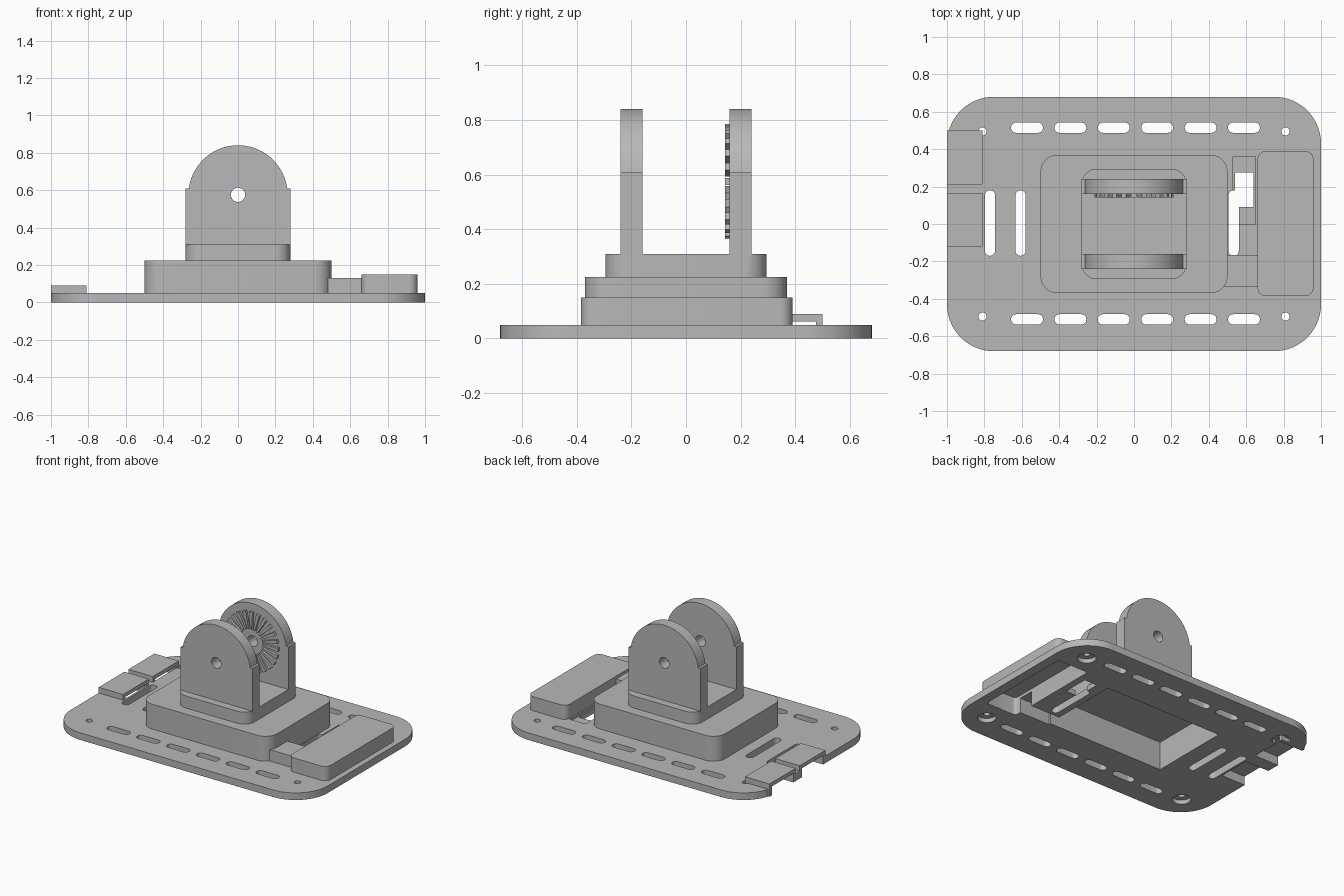
import bpy, bmesh
from math import sin, cos, pi
from mathutils import Vector

if "Cube" in bpy.data.objects:
    bpy.data.objects.remove(bpy.data.objects["Cube"])

grey = bpy.data.materials.new("plain_grey")
grey.use_nodes = True
colour = (0.48, 0.48, 0.48, 1)
grey.diffuse_color = colour
grey.node_tree.nodes["Principled BSDF"].inputs["Base Color"].default_value = colour


def prism(name, points, sweep):
    """Solid made by sweeping a closed outline along a vector."""
    bm = bmesh.new()
    face = bm.faces.new([bm.verts.new(p) for p in points])
    made = bmesh.ops.extrude_face_region(bm, geom=[face])["geom"]
    moved = [v for v in made if isinstance(v, bmesh.types.BMVert)]
    bmesh.ops.translate(bm, verts=moved, vec=Vector(sweep))
    bmesh.ops.recalc_face_normals(bm, faces=bm.faces)
    mesh = bpy.data.meshes.new(name)
    bm.to_mesh(mesh)
    bm.free()
    mesh.materials.append(grey)
    obj = bpy.data.objects.new(name, mesh)
    bpy.context.collection.objects.link(obj)
    return obj


def slab(name, x0, x1, y0, y1, z0, z1, r=0.0, steps=8):
    """Upright block with optionally rounded corners."""
    if r == 0:
        pts = [(x0, y0, z0), (x1, y0, z0), (x1, y1, z0), (x0, y1, z0)]
    else:
        pts = []
        centres = [(x1 - r, y1 - r), (x0 + r, y1 - r), (x0 + r, y0 + r), (x1 - r, y0 + r)]
        for q, (cx, cy) in enumerate(centres):
            for i in range(steps + 1):
                a = (q + i / steps) * pi / 2
                pts.append((cx + r * cos(a), cy + r * sin(a), z0))
    return prism(name, pts, (0, 0, z1 - z0))


def disc(name, centre, r, sweep, sides=24):
    """Cylinder along z or y."""
    x, y, z = centre
    pts = []
    for i in range(sides):
        a = 2 * pi * i / sides
        u, v = r * cos(a), r * sin(a)
        pts.append((x + u, y, z + v) if sweep[1] else (x + u, y + v, z))
    return prism(name, pts, sweep)


def select(obj):
    bpy.ops.object.select_all(action="DESELECT")
    obj.select_set(True)
    bpy.context.view_layer.objects.active = obj


def cut(obj, cutter):
    """Subtract the cutter and remove it."""
    cutter.hide_render = True
    mod = obj.modifiers.new("cut", "BOOLEAN")
    mod.operation = "DIFFERENCE"
    mod.solver = "EXACT"
    mod.object = cutter
    select(obj)
    bpy.ops.object.modifier_apply(modifier=mod.name)
    bpy.data.objects.remove(cutter)


def slot(obj, x, y, w, d):
    cut(obj, slab("cutter", x - w / 2, x + w / 2, y - d / 2, y + d / 2, -0.1, 0.2, 0.0265, 6))


# Main pieces
plate = slab("base_plate", -1, 1, -0.68, 0.68, 0, 0.05, 0.25, 14)
housing = slab("housing", -0.5, 0.5, -0.37, 0.37, 0.045, 0.225, 0.09)
side_box = slab("side_box", 0.66, 0.96, -0.385, 0.39, 0.045, 0.15, 0.045)
link = slab("cable_cover", 0.47, 0.67, -0.335, -0.165, 0.045, 0.13)
foot = slab("bracket_foot", -0.28, 0.28, -0.295, 0.295, 0.22, 0.31, 0.08)

# Strap slots along the long edges
for y in (-0.51, 0.515):
    for i in range(6):
        slot(plate, -0.572 + 0.232 * i, y, 0.17, 0.055)

# Cross slots
for x in (-0.77, -0.607, 0.533):
    slot(plate, x, 0.005, 0.055, 0.35)

# Corner screw holes, countersunk from underneath
for x in (-0.81, 0.81):
    for y in (-0.495, 0.495):
        cut(plate, disc("cutter", (x, y, -0.1), 0.022, (0, 0, 0.3)))
        cut(plate, disc("cutter", (x, y, -0.1), 0.06, (0, 0, 0.13)))

# Switch recess with a through opening
cut(plate, slab("cutter", 0.53, 0.65, 0.0, 0.36, 0.035, 0.1))
cut(plate, slab("cutter", 0.54, 0.64, 0.09, 0.275, -0.1, 0.1))

# Hollows open underneath
for part in (plate, housing):
    cut(part, slab("cutter", -0.46, 0.46, -0.29, 0.29, -0.1, 0.2))
for part in (plate, side_box):
    cut(part, slab("cutter", 0.69, 0.93, -0.352, 0.36, -0.1, 0.125, 0.02, 4))
for part in (plate, link, side_box, housing):
    cut(part, slab("cutter", 0.45, 0.70, -0.305, -0.195, -0.1, 0.105))

# Belt loops at the edge, open underneath and at both ends
for n, (y0, y1) in enumerate([(0.21, 0.5), (-0.12, 0.165)]):
    loop = slab("belt_loop_%d" % (n + 1), -1, -0.81, y0, y1, 0.0, 0.09)
    cut(loop, slab("cutter", -1.1, -0.7, y0 + 0.025, y1 - 0.025, -0.1, 0.063))
    cut(plate, slab("cutter", -1.1, -0.812, y0 + 0.025, y1 - 0.025, -0.1, 0.2))

# Two upright ears with a pivot hole
pivot, radius = 0.575, 0.265
for name, y in (("front_ear", -0.24), ("back_ear", 0.16)):
    start = 0.132
    pts = [(-0.28, y, 0.3), (0.28, y, 0.3), (0.28, y, 0.61)]
    for i in range(33):
        a = start + (pi - 2 * start) * i / 32
        pts.append((radius * cos(a), y, pivot + radius * sin(a)))
    pts.append((-0.28, y, 0.61))
    ear = prism(name, pts, (0, 0.08, 0))
    cut(ear, disc("cutter", (0, y - 0.1, pivot), 0.038, (0, 0.3, 0)))

# Radial locking teeth on the inside of the back ear
teeth = 24
for i in range(teeth):
    a = 2 * pi * i / teeth
    pts = []
    for r, half in ((0.09, -0.006), (0.21, -0.013), (0.21, 0.013), (0.09, 0.006)):
        pts.append((r * cos(a) - half * sin(a), 0.142, pivot + r * sin(a) + half * cos(a)))
    prism("locking_tooth_%d" % (i + 1), pts, (0, 0.02, 0))

# Smooth the curves, keep the edges crisp
for obj in list(bpy.context.collection.objects):
    if obj.type == "MESH" and obj.data.materials and obj.data.materials[0] == grey:
        select(obj)
        bpy.ops.object.shade_smooth_by_angle(angle=pi / 6)
